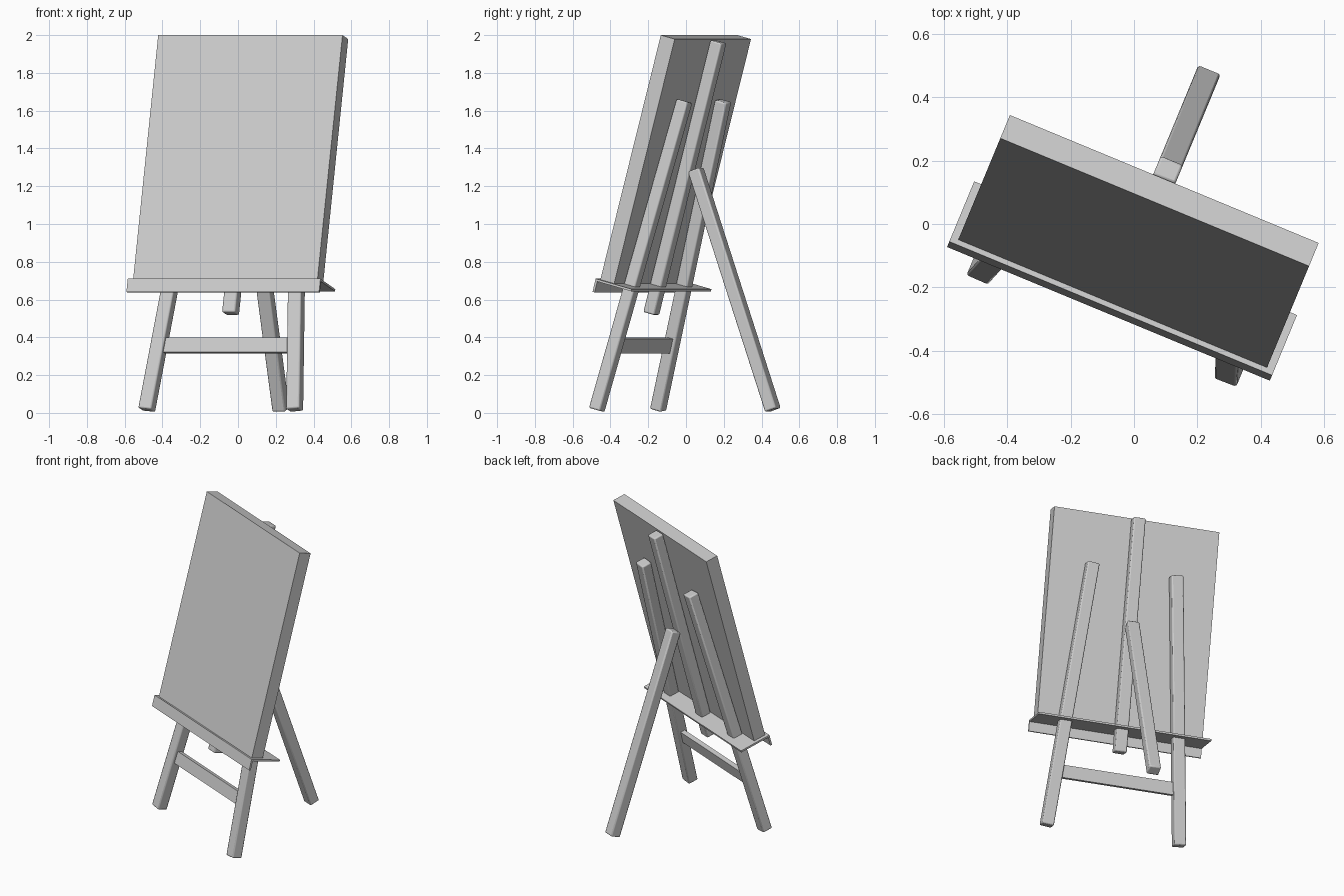
import bpy
from math import radians, atan2, hypot
from mathutils import Matrix, Vector

if "Cube" in bpy.data.objects:
    bpy.data.objects.remove(bpy.data.objects["Cube"], do_unlink=True)

grey = bpy.data.materials.new("plain grey")
grey.use_nodes = True
grey.diffuse_color = (0.6, 0.6, 0.6, 1)
grey.node_tree.nodes["Principled BSDF"].inputs["Base Color"].default_value = (0.6, 0.6, 0.6, 1)

YAW = Matrix.Rotation(radians(-22.5), 4, "Z")       # whole easel is turned
LEAN = YAW @ Matrix.Rotation(radians(-15), 4, "X")  # leaning board frame
MID = 0.034                                         # centre line of the easel
WOOD_W, WOOD_D = 0.076, 0.067                       # leg section
WOOD_Y = -0.315                                     # legs lie behind the board


def box(name, size, matrix, bevel=0.0):
    """Box with its size and placement baked into the mesh."""
    bpy.ops.mesh.primitive_cube_add(size=1)
    ob = bpy.context.object
    ob.name = name
    ob.data.transform(matrix @ Matrix.Diagonal((*size, 1)))
    ob.data.materials.append(grey)
    if bevel:
        mod = ob.modifiers.new("soft edges", "BEVEL")
        mod.width, mod.segments = bevel, 2
        bpy.ops.object.shade_smooth_by_angle(angle=radians(40))
    return ob


def lean_box(name, x, y, z, bevel=0.0):
    """Box in the leaning frame, from (low, high) pairs."""
    centre = Vector([sum(p) / 2 for p in (x, y, z)])
    size = [p[1] - p[0] for p in (x, y, z)]
    return box(name, size, LEAN @ Matrix.Translation(centre), bevel)


# Board and the angled ledge it rests on
lean_box("board", (MID - 0.528, MID + 0.528), (-0.432, -0.35), (0.615, 1.955))
ledge_x = (MID - 0.552, MID + 0.552)
lean_box("ledge", ledge_x, (-0.449, -0.236), (0.603, 0.615))
lean_box("ledge_lip", ledge_x, (-0.449, -0.437), (0.543, 0.614))

# Splayed front legs
foot, top = Vector((0.424, -0.068)), Vector((0.268, 1.625))
run = top - foot
for side, label in ((1, "left"), (-1, "right")):
    mid = (foot + top) / 2
    place = Matrix.Translation((MID + side * mid.x, WOOD_Y, mid.y))
    tilt = Matrix.Rotation(atan2(side * run.x, run.y), 4, "Y")
    box(label + "_front_leg", (WOOD_W, WOOD_D, run.length), LEAN @ place @ tilt, 0.008)

# Centre post and crossbar
lean_box("centre_post", (MID - WOOD_W / 2, MID + WOOD_W / 2),
         (WOOD_Y - WOOD_D / 2, WOOD_Y + WOOD_D / 2), (0.46, 1.95), 0.008)
lean_box("crossbar", (MID - 0.365, MID + 0.365), (-0.33, -0.3), (0.245, 0.325))

# Rear prop leg, hinged on the back of the post
low, high = Vector((0.512, 0.016)), Vector((0.07, 1.288))
span, mid = high - low, (low + high) / 2
prop = Matrix.Translation((MID, mid.x, mid.y)) @ Matrix.Rotation(-atan2(span.x, span.y), 4, "X")
box("rear_leg", (WOOD_W, WOOD_D, hypot(*span)), YAW @ prop, 0.008)
